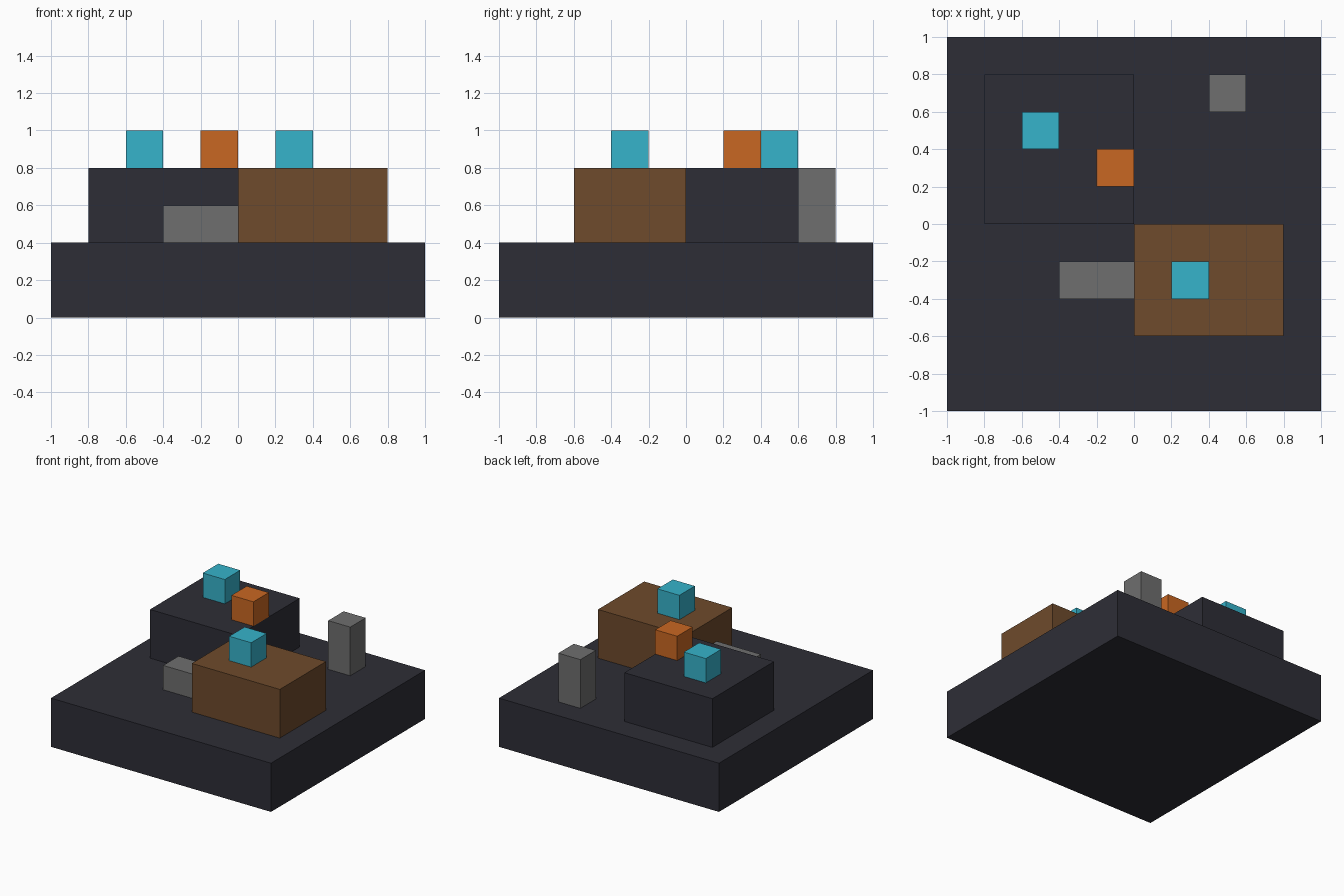
import bpy

if "Cube" in bpy.data.objects:
    bpy.data.objects.remove(bpy.data.objects["Cube"])


def material(name, rgb):
    m = bpy.data.materials.new(name)
    m.diffuse_color = (*rgb, 1.0)
    m.use_nodes = True
    m.node_tree.nodes["Principled BSDF"].inputs["Base Color"].default_value = m.diffuse_color
    return m


charcoal = material("charcoal", (0.027, 0.027, 0.037))
brown = material("brown", (0.156, 0.069, 0.025))
grey = material("grey", (0.156, 0.156, 0.156))
cyan = material("cyan", (0.037, 0.451, 0.597))
orange = material("orange", (0.584, 0.136, 0.016))


def box(name, lo, hi, mat):
    """Axis-aligned box between two opposite corners."""
    bpy.ops.mesh.primitive_cube_add(size=1, location=[(a + b) / 2 for a, b in zip(lo, hi)])
    ob = bpy.context.object
    ob.name = name
    ob.scale = [b - a for a, b in zip(lo, hi)]
    bpy.ops.object.transform_apply(location=False, rotation=False, scale=True)
    ob.data.materials.append(mat)
    return ob


# Ground slab
box("base_slab", (-1, -1, 0), (1, 1, 0.4), charcoal)

# Raised platforms
box("dark_platform", (-0.8, 0, 0.4), (0, 0.8, 0.8), charcoal)
box("brown_platform", (0, -0.6, 0.4), (0.8, 0, 0.8), brown)

# Grey step and pillar
box("step", (-0.4, -0.4, 0.4), (0, -0.2, 0.6), grey)
box("pillar", (0.4, 0.6, 0.4), (0.6, 0.8, 0.8), grey)

# Small cubes on top of the platforms
for name, x, y, mat in (
    ("cyan_cube_back", -0.6, 0.4, cyan),
    ("cyan_cube_front", 0.2, -0.4, cyan),
    ("orange_cube", -0.2, 0.2, orange),
):
    box(name, (x, y, 0.8), (x + 0.2, y + 0.2, 1.0), mat)
